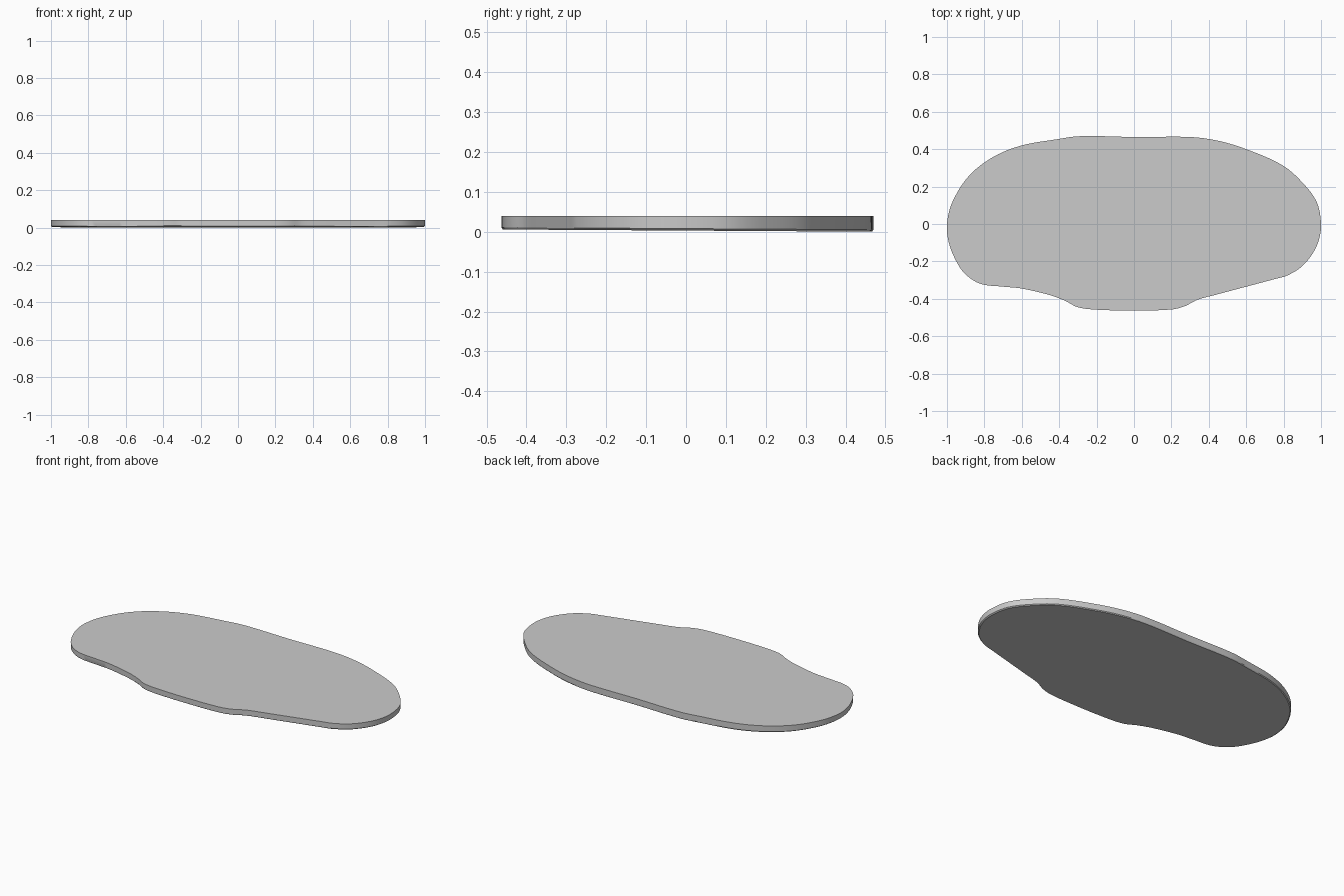
import bpy
import bmesh
from mathutils import Vector
from mathutils.geometry import interpolate_bezier

default_cube = bpy.data.objects.get("Cube")
if default_cube:
    bpy.data.objects.remove(default_cube, do_unlink=True)

TOP_HEIGHT = 0.04
STEPS = 6

# Plan outline, counter-clockwise from the left tip
OUTLINE = [
    (1, 0), (.98, .11), (.92, .2), (.8, .31), (.6, .4), (.45, .445), (.3, .465),
    (0, .465), (-.2, .47), (-.31, .468), (-.4, .455), (-.6, .42), (-.75, .36),
    (-.88, .26), (-.97, .12), (-1, 0), (-.99, -.1), (-.95, -.2), (-.9, -.27),
    (-.82, -.32), (-.7, -.335), (-.6, -.345), (-.45, -.38), (-.37, -.41),
    (-.3, -.445), (-.2, -.458), (0, -.463), (.2, -.457), (.27, -.44),
    (.34, -.405), (.45, -.375), (.6, -.335), (.75, -.295), (.82, -.275),
    (.9, -.225), (.96, -.15), (.99, -.08),
]


def smooth_loop(points):
    """Closed smooth curve through the points, sampled evenly per span."""
    points = [Vector((x, y, 0)) for x, y in points]
    count = len(points)
    tangents = [(points[(i + 1) % count] - points[i - 1]).normalized()
                for i in range(count)]
    samples = []
    for i, start in enumerate(points):
        following = (i + 1) % count
        end = points[following]
        reach = (end - start).length / 3
        samples += interpolate_bezier(
            start, start + tangents[i] * reach,
            end - tangents[following] * reach, end, STEPS + 1)[:-1]
    return samples


def underside_height(y):
    """The underside slopes down gently toward the back."""
    return 0.003 - 0.006 * y


def build_slab(name):
    loop = smooth_loop(OUTLINE)
    bm = bmesh.new()

    # Stacked rings: top edge, lower wall edge, chamfered underside edge
    def ring(shrink, height):
        return [bm.verts.new((p.x * shrink, p.y * shrink, height(p.y))) for p in loop]

    top = ring(1, lambda y: TOP_HEIGHT)
    wall = ring(0.999, lambda y: underside_height(y) + 0.005)
    base = ring(0.992, underside_height)

    # Caps and side walls
    bm.faces.new(top)
    bm.faces.new(reversed(base))
    for upper, lower in ((top, wall), (wall, base)):
        for i in range(len(loop)):
            bm.faces.new((upper[i - 1], lower[i - 1], lower[i], upper[i]))
    bmesh.ops.recalc_face_normals(bm, faces=bm.faces[:])

    mesh = bpy.data.meshes.new(name)
    bm.to_mesh(mesh)
    bm.free()
    slab = bpy.data.objects.new(name, mesh)
    bpy.context.collection.objects.link(slab)
    return slab


# Smooth rim with crisp top and bottom edges
slab = build_slab("flat_slab")
bpy.ops.object.select_all(action="DESELECT")
slab.select_set(True)
bpy.context.view_layer.objects.active = slab
bpy.ops.object.shade_smooth_by_angle(angle=0.5)
